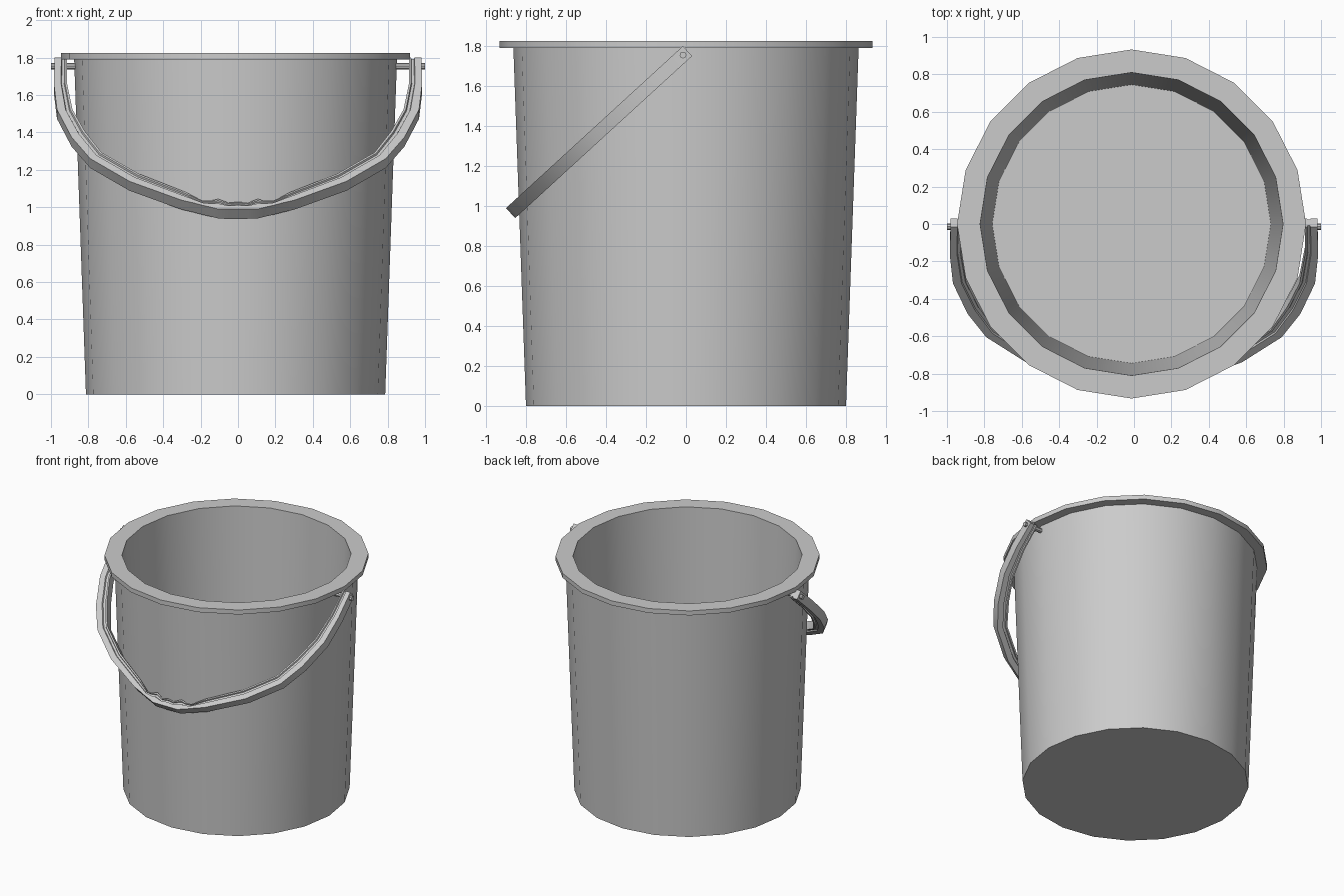
import bpy, bmesh, math
from mathutils import Vector, Matrix

if "Cube" in bpy.data.objects:
    bpy.data.objects.remove(bpy.data.objects["Cube"])

CX = -0.013      # bucket axis
SIDES = 20


def finish(bm, name):
    bmesh.ops.recalc_face_normals(bm, faces=bm.faces)
    me = bpy.data.meshes.new(name)
    bm.to_mesh(me)
    bm.free()
    ob = bpy.data.objects.new(name, me)
    bpy.context.collection.objects.link(ob)
    bpy.ops.object.select_all(action='DESELECT')
    ob.select_set(True)
    bpy.context.view_layer.objects.active = ob
    bpy.ops.object.shade_smooth_by_angle(angle=math.radians(30))
    return ob


# Bucket: tapered wall, floor and rim turned from one profile
profile = [(0.80, 0), (0.863, 1.79), (0.933, 1.79), (0.933, 1.825),
           (0.81, 1.825), (0.745, 0.03)]
bm = bmesh.new()
rings = []
for r, z in profile:
    rings.append([bm.verts.new((CX + r * math.cos(2 * math.pi * i / SIDES),
                                r * math.sin(2 * math.pi * i / SIDES), z))
                  for i in range(SIDES)])
for a, b in zip(rings, rings[1:]):
    for i in range(SIDES):
        j = (i + 1) % SIDES
        bm.faces.new((a[i], a[j], b[j], b[i]))
bm.faces.new(rings[0])
bm.faces.new(rings[-1])
finish(bm, "bucket")

# Handle: outer (x, s) and inner (x, s) edges of one half, s = distance from the pivot end
half = [((0.980, 0.00), (0.915, 0.00)),
        ((0.985, 0.20), (0.915, 0.20)),
        ((0.968, 0.41), (0.885, 0.41)),
        ((0.890, 0.63), (0.820, 0.58)),
        ((0.790, 0.80), (0.730, 0.75)),
        ((0.580, 0.98), (0.530, 0.92)),
        ((0.300, 1.13), (0.280, 1.065)),
        ((0.240, 1.15), (0.235, 1.10)),
        ((0.190, 1.17), (0.190, 1.132)),
        ((0.145, 1.185), (0.145, 1.132)),
        ((0.105, 1.20), (0.105, 1.12)),
        ((0.050, 1.20), (0.050, 1.15))]
mid = [((0.0, 1.20), (0.0, 1.142))]
path = half + mid + [((-o[0], o[1]), (-i[0], i[1])) for o, i in reversed(half)]

along = Vector((0, -0.737, -0.675))    # hanging direction
across = Vector((0, -0.675, 0.737))    # normal of the handle's plane
start = Vector((0, 0.0075, 1.775))
W, G = 0.034, 0.024                    # half width at flanges and at web

# Cross-section: two flanges with a shallow groove on each face
section = [(0, -W), (0, W), (0.55, W), (0.6, G), (0.8, G), (0.85, W),
           (1, W), (1, -W), (0.85, -W), (0.8, -G), (0.6, -G), (0.55, -W)]

bm = bmesh.new()
loops = []
for o, i in path:
    loop = []
    for t, w in section:
        x = o[0] + (i[0] - o[0]) * t
        s = o[1] + (i[1] - o[1]) * t
        loop.append(bm.verts.new(Vector((x, 0, 0)) + start + along * s + across * w))
    loops.append(loop)
n = len(section)
for a, b in zip(loops, loops[1:]):
    for k in range(n):
        m = (k + 1) % n
        bm.faces.new((a[k], a[m], b[m], b[k]))
bm.faces.new(loops[0])
bm.faces.new(loops[-1])
finish(bm, "handle")

# Pivot pins joining the wall and the handle ends
pivot = start + along * 0.03
for side, name in ((-1, "pin_left"), (1, "pin_right")):
    bm = bmesh.new()
    bmesh.ops.create_cone(bm, cap_ends=True, segments=8, radius1=0.017,
                          radius2=0.017, depth=0.17,
                          matrix=Matrix.Translation(pivot + Vector((side * 0.915, 0, 0)))
                          @ Matrix.Rotation(math.pi / 2, 4, 'Y'))
    finish(bm, name)
